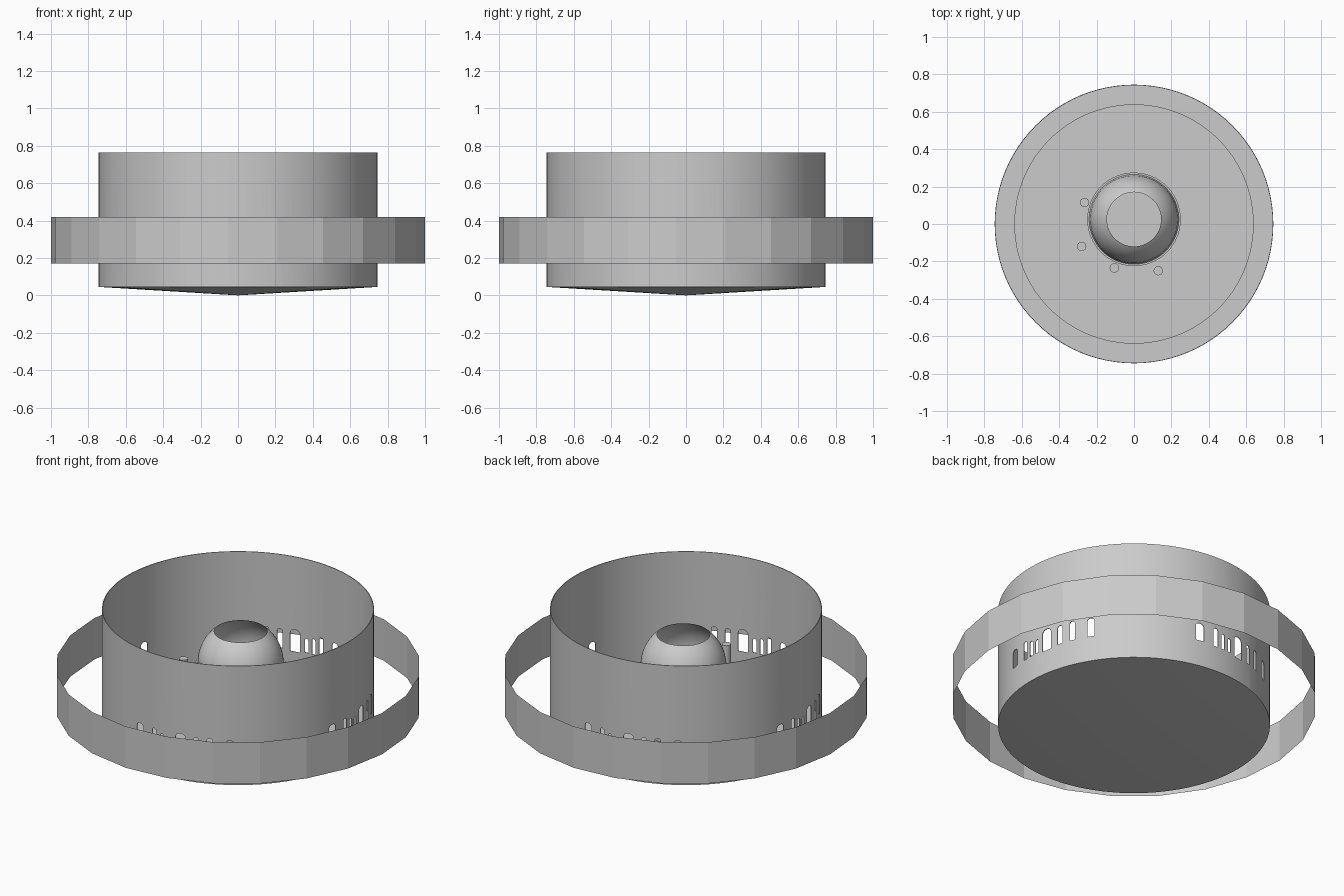
import bpy, bmesh, math
from math import sin, cos, radians, pi, sqrt

if "Cube" in bpy.data.objects:
    bpy.data.objects.remove(bpy.data.objects["Cube"])

grey = bpy.data.materials.new("plain_grey")
grey.diffuse_color = (0.6, 0.6, 0.6, 1)
grey.use_nodes = True
grey.node_tree.nodes["Principled BSDF"].inputs["Base Color"].default_value = grey.diffuse_color


def finish(name, bm, smooth=True):
    me = bpy.data.meshes.new(name)
    bm.to_mesh(me)
    bm.free()
    me.materials.append(grey)
    ob = bpy.data.objects.new(name, me)
    bpy.context.collection.objects.link(ob)
    if smooth:
        shade(ob)
    return ob


def shade(ob):
    bpy.ops.object.select_all(action='DESELECT')
    bpy.context.view_layer.objects.active = ob
    ob.select_set(True)
    bpy.ops.object.shade_smooth_by_angle(angle=radians(30))


def lathe(name, profile, seg, centre=(0, 0), start=0.0, closed=False, smooth=True):
    """Spin (radius, height) points around a vertical axis."""
    bm = bmesh.new()
    rings = []
    for r, z in profile:
        if r == 0:
            rings.append([bm.verts.new((*centre, z))] * seg)
        else:
            rings.append([bm.verts.new((centre[0] + r * cos(start + 2 * pi * i / seg),
                                        centre[1] + r * sin(start + 2 * pi * i / seg), z))
                          for i in range(seg)])
    pairs = list(zip(rings, rings[1:]))
    if closed:
        pairs.append((rings[-1], rings[0]))
    for a, b in pairs:
        for i in range(seg):
            j = (i + 1) % seg
            bm.faces.new(dict.fromkeys((a[i], a[j], b[j], b[i])))
    if closed:
        bmesh.ops.recalc_face_normals(bm, faces=bm.faces)
    return finish(name, bm, smooth)


# Faceted outer band
lathe("outer_band", [(1.0, 0.17), (1.0, 0.42)], 24, start=radians(-3), smooth=False)

# Thin round wall
R = 0.745
wall = lathe("round_wall", [(R, 0.045), (R, 0.765), (R - 0.004, 0.765), (R - 0.004, 0.045)],
             96, closed=True)

# Window cutters: (angle in group, width, sill, top)
windows = [(-21, .05, .205, .315), (-13, .028, .20, .315), (-9, .022, .20, .295),
           (-5.5, .022, .20, .285), (0, .06, .19, .325), (7, .03, .20, .315),
           (13, .03, .20, .32), (21.5, .04, .20, .315)]
bm = bmesh.new()
for k in range(4):
    for off, w, z0, z1 in windows:
        a = radians(10 + 90 * k + off)
        h = w / 2
        rise = h * 0.8
        outline = [(-h, z0), (h, z0)] + [(h * cos(t * pi / 6), z1 - rise + rise * sin(t * pi / 6))
                                         for t in range(7)]
        loops = [[bm.verts.new((r * cos(a) - u * sin(a), r * sin(a) + u * cos(a), z))
                  for u, z in outline] for r in (R - 0.05, R + 0.05)]
        n = len(outline)
        bm.faces.new(loops[0])
        bm.faces.new(loops[1])
        for i in range(n):
            j = (i + 1) % n
            bm.faces.new((loops[0][i], loops[0][j], loops[1][j], loops[1][i]))
bmesh.ops.recalc_face_normals(bm, faces=bm.faces)
cutter = finish("window_cutter", bm, False)
mod = wall.modifiers.new("windows", 'BOOLEAN')
mod.operation = 'DIFFERENCE'
mod.solver = 'EXACT'
mod.object = cutter
bpy.context.view_layer.objects.active = wall
bpy.ops.object.modifier_apply(modifier=mod.name)
bpy.data.objects.remove(cutter)

# Shallow cone underside with flat top, and raised inner floor
lathe("base", [(0, 0), (R, 0.045), (0, 0.047)], 96)
lathe("inner_floor", [(0.64, 0.047), (0.64, 0.07), (0, 0.07)], 96)

# Dome with open crown on a short drum
C = (0, 0.025)
S = 0.235
top = math.asin(sqrt(S * S - 0.145 ** 2) / S)
dome = [(S * cos(top * i / 12), 0.433 + S * sin(top * i / 12)) for i in range(13)]
lathe("dome", dome, 64, C)
lathe("drum", [(0.25, 0.07), (0.25, 0.415), (0.24, 0.415), (0.235, 0.433)], 64, C)

# Posts around the drum
for i, (x, y, z) in enumerate([(-.265, .115, .42), (-.28, -.12, .435),
                               (-.105, -.235, .49), (.13, -.25, .43)]):
    lathe(f"post_{i + 1}", [(0.025, 0.07), (0.025, z), (0, z)], 16, (x, y))
